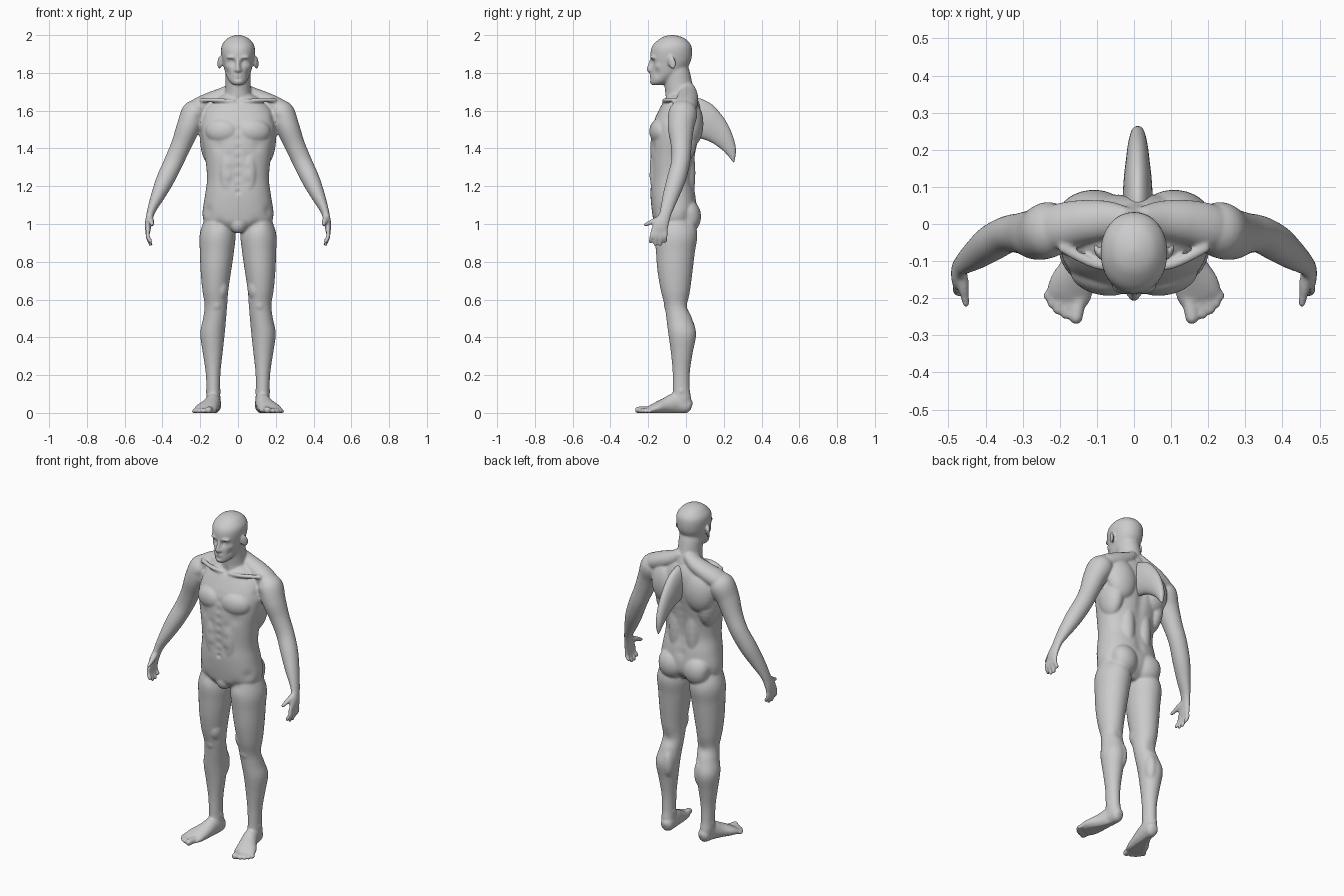
import bpy, bmesh, math
from mathutils import Vector, Matrix

X, Y, Z = Vector((1, 0, 0)), Vector((0, 1, 0)), Vector((0, 0, 1))


def smooth_path(pts, k=5):
    """Catmull-Rom through tuples of any length."""
    p = [pts[0]] + list(pts) + [pts[-1]]
    out = []
    for i in range(1, len(p) - 2):
        for j in range(k):
            t = j / k
            out.append([0.5 * (2 * b + (c - a) * t + (2 * a - 5 * b + 4 * c - d) * t * t
                        + (3 * b - a - 3 * c + d) * t ** 3)
                        for a, b, c, d in zip(p[i - 1], p[i], p[i + 1], p[i + 2])])
    return out + [list(pts[-1])]


def loft(bm, rings):
    vs = [[bm.verts.new(c) for c in ring] for ring in rings]
    n = len(vs[0])
    for a, b in zip(vs, vs[1:]):
        for i in range(n):
            bm.faces.new((a[i], a[(i + 1) % n], b[(i + 1) % n], b[i]))
    bm.faces.new(vs[0][::-1])
    bm.faces.new(vs[-1])


def tube(bm, pts, ref=X, axis=None, n=28, power=2.0, k=5):
    """Loft ellipses (x, y, z, radius along ref, other radius)."""
    pts = smooth_path(pts, k)
    rings = []
    for i, p in enumerate(pts):
        a, b = pts[max(i - 1, 0)], pts[min(i + 1, len(pts) - 1)]
        t = axis or (Vector(b[:3]) - Vector(a[:3])).normalized()
        u = (ref - t * ref.dot(t)).normalized()
        v = t.cross(u)
        ring = []
        for j in range(n):
            w = 2 * math.pi * j / n
            c, s = math.cos(w), math.sin(w)
            c = math.copysign(abs(c) ** (2 / power), c)
            s = math.copysign(abs(s) ** (2 / power), s)
            ring.append(Vector(p[:3]) + u * max(p[3], .002) * c + v * max(p[4], .002) * s)
        rings.append(ring)
    loft(bm, rings)


def stack(bm, rows, power):
    """Central loft from rows of (z, half width, front y, back y)."""
    tube(bm, [(0, (f + b) / 2, z, w, (b - f) / 2) for z, w, f, b in rows],
         axis=Z, n=40, power=power)


def ball(bm, c, r, rx=0, rz=0):
    m = (Matrix.Translation(c) @ Matrix.Rotation(rz, 4, 'Z')
         @ Matrix.Rotation(rx, 4, 'X') @ Matrix.Diagonal((*r, 1)))
    bmesh.ops.create_uvsphere(bm, u_segments=24, v_segments=14, radius=1, matrix=m)


def make(name, bm):
    bmesh.ops.recalc_face_normals(bm, faces=bm.faces)
    me = bpy.data.meshes.new(name)
    bm.to_mesh(me)
    bm.free()
    ob = bpy.data.objects.new(name, me)
    bpy.context.collection.objects.link(ob)
    return ob


bm = bmesh.new()

# Torso, neck and head
stack(bm, [(.955, .07, -.12, .0), (1.0, .165, -.165, .045), (1.05, .188, -.178, .06),
           (1.15, .175, -.188, .052), (1.24, .164, -.187, .036), (1.35, .174, -.19, .047),
           (1.45, .192, -.187, .066), (1.53, .198, -.175, .08), (1.6, .18, -.145, .08),
           (1.655, .13, -.115, .065), (1.69, .07, -.09, .045)], 2.35)
stack(bm, [(1.6, .09, -.12, .07), (1.68, .072, -.11, .055), (1.74, .066, -.115, .035),
           (1.8, .066, -.12, .022), (1.84, .06, -.11, .01)], 2)
stack(bm, [(1.735, .022, -.182, -.135), (1.75, .042, -.189, -.09), (1.78, .06, -.188, -.045),
           (1.81, .07, -.187, -.005), (1.85, .08, -.184, .02), (1.88, .086, -.188, .03),
           (1.92, .09, -.186, .032), (1.95, .084, -.173, .025), (1.98, .06, -.14, -.002),
           (1.994, .034, -.112, -.035), (2.001, .006, -.08, -.066)], 2.1)

# Face and ears
tube(bm, [(0, -.18, 1.875, .008, .008), (0, -.189, 1.845, .009, .012),
          (0, -.195, 1.817, .014, .014), (0, -.188, 1.805, .01, .008)], n=12)
ball(bm, (.014, -.187, 1.815), (.009, .01, .008))
ball(bm, (.034, -.172, 1.882), (.03, .018, .009), rz=.25)
ball(bm, (0, -.186, 1.788), (.024, .009, .005))
ball(bm, (0, -.185, 1.776), (.02, .009, .005))
ball(bm, (0, -.178, 1.755), (.024, .015, .014))
ball(bm, (.097, -.075, 1.855), (.009, .022, .037), rx=.2, rz=-.45)

# Chest, shoulder blades, traps, sides, buttocks
ball(bm, (.085, -.142, 1.49), (.088, .05, .068), rz=.2)
ball(bm, (.115, .03, 1.53), (.09, .062, .12), rz=-.12)
ball(bm, (.14, -.03, 1.46), (.062, .09, .15))
ball(bm, (.055, -.15, 1.28), (.05, .044, .16))
ball(bm, (.055, .0, 1.27), (.05, .05, .2))
ball(bm, (.085, .012, 1.04), (.084, .068, .088))
ball(bm, (0, -.135, 1.0), (.045, .04, .05))
tube(bm, [(.02, .005, 1.725, .04, .03), (.07, .01, 1.685, .052, .042),
          (.14, .005, 1.65, .06, .05), (.21, -.01, 1.617, .062, .05),
          (.25, -.015, 1.59, .04, .035)], ref=Y)
tube(bm, [(.015, -.115, 1.648, .01, .01), (.1, -.11, 1.655, .013, .012),
          (.2, -.06, 1.655, .014, .012)], ref=Y, n=12)

# Leg
tube(bm, [(.105, -.055, 1.06, .06, .085), (.108, -.052, .95, .094, .112),
          (.112, -.056, .85, .09, .103), (.117, -.058, .75, .081, .093),
          (.12, -.056, .65, .069, .078), (.117, -.052, .57, .06, .062),
          (.124, -.036, .5, .061, .068), (.135, -.02, .42, .065, .074),
          (.134, -.022, .32, .053, .058), (.132, -.025, .22, .04, .046),
          (.131, -.025, .13, .036, .045), (.13, -.022, .07, .037, .05),
          (.128, -.02, .02, .03, .045)], axis=Z)
ball(bm, (.115, -.085, .575), (.034, .033, .045))
ball(bm, (.09, -.075, .66), (.04, .055, .07))
ball(bm, (.108, .012, .42), (.035, .04, .085))
ball(bm, (.131, -.025, .115), (.042, .022, .022))

# Foot and toes
tube(bm, [(.122, .03, .033, .014, .02), (.124, .012, .038, .034, .04),
          (.13, -.05, .05, .039, .055), (.146, -.11, .036, .049, .043),
          (.168, -.165, .022, .061, .03), (.178, -.2, .015, .058, .018),
          (.182, -.212, .013, .045, .01)])
for a, b, r in [((.143, -.18), (.156, -.25), .019), ((.17, -.19), (.185, -.242), .0135),
                ((.19, -.185), (.206, -.23), .013), ((.206, -.175), (.222, -.213), .0125),
                ((.217, -.165), (.233, -.194), .012)]:
    tube(bm, [(*a, .02, r * .9, r * .9), (*b, r * .8, r, r)], n=14, k=2)
    ball(bm, (*b, r * .8), (r, r * 1.1, r))

# Arm
tube(bm, [(.19, -.01, 1.645, .03, .04), (.225, -.015, 1.595, .069, .075),
          (.262, -.027, 1.515, .063, .07), (.3, -.025, 1.42, .054, .056),
          (.34, -.028, 1.33, .051, .05), (.385, -.052, 1.235, .048, .05),
          (.424, -.08, 1.15, .037, .043), (.453, -.1, 1.085, .025, .035),
          (.466, -.112, 1.045, .02, .032), (.475, -.13, 1.0, .018, .04),
          (.477, -.141, .965, .014, .043), (.476, -.143, .948, .008, .035)])

# Fingers and thumb
for y0, y1, z1 in [(-.174, -.188, .908), (-.153, -.163, .893), (-.131, -.137, .893), (-.11, -.109, .91)]:
    tube(bm, [(.476, y0, .97, .012, .012), (.478, (y0 + y1) / 2, .935, .0115, .0115),
              (.463, y1, z1, .0105, .0105)], n=12, k=3)
    ball(bm, (.463, y1, z1), (.0105, .0105, .0115))
tube(bm, [(.467, -.125, 1.035, .016, .018), (.461, -.165, 1.018, .015, .017),
          (.456, -.195, 1.005, .012, .012), (.453, -.212, .997, .011, .011)], ref=Z, n=12, k=3)
ball(bm, (.453, -.213, .997), (.011, .012, .011))

# Fuse everything into one smooth skin
body = make("body", bm)
mod = body.modifiers.new("mirror", 'MIRROR')
mod.use_mirror_merge = False
mod = body.modifiers.new("fuse", 'REMESH')
mod.mode, mod.voxel_size = 'VOXEL', .0062
mod = body.modifiers.new("soften", 'SMOOTH')
mod.factor, mod.iterations = .5, 7
dg = bpy.context.evaluated_depsgraph_get()
skin = bpy.data.meshes.new_from_object(body.evaluated_get(dg))
body.modifiers.clear()
body.data = skin

# Sculpt strokes: x, y, z, radius, depth (mirrored)
strokes = [(.033, -.182, 1.855, .016, -.012), (.033, -.172, 1.853, .009, .004),
           (.055, -.155, 1.795, .022, -.006), (.058, -.15, 1.835, .016, .004),
           (0, -.195, 1.782, .012, -.003), (0, -.188, 1.765, .009, -.004),
           (0, -.12, 1.66, .02, -.007), (0, -.19, 1.17, .012, -.008),
           (.1, -.17, 1.41, .03, -.005), (.16, -.13, 1.07, .03, -.006),
           (.1, -.165, 1.0, .03, -.006), (.17, .02, 1.03, .04, -.008),
           (.2, -.1, 1.56, .025, -.006), (.118, .01, .56, .03, -.006)]
strokes += [(0, .07, 1.14 + .05 * i, .03, -.009) for i in range(10)]
strokes += [(0, -.19, 1.2 + .05 * i, .018, -.004) for i in range(8)]
strokes += [(.05, -.195, z, .022, -.003) for z in (1.22, 1.29, 1.36)]
strokes = [(Vector(s[:3]), s[3], s[4]) for s in strokes]
normals = [v.normal.copy() for v in skin.vertices]
for v, nrm in zip(skin.vertices, normals):
    p = Vector((abs(v.co.x), v.co.y, v.co.z))
    push = 0
    for c, r, d in strokes:
        if abs(p.z - c.z) < 2.5 * r:
            push += d * math.exp(-(p - c).length_squared / (r * r))
    v.co += nrm * push
    v.co.z = max(v.co.z, 0)
skin.shade_smooth()

# Back fin: leading y, z, trailing y, z, half thickness
bm = bmesh.new()
rings = []
for ly, lz, ty, tz, t in smooth_path([
        (.0, 1.66, .03, 1.46, .036), (.06, 1.668, .08, 1.452, .04), (.13, 1.638, .125, 1.437, .037),
        (.18, 1.588, .162, 1.415, .032), (.225, 1.52, .197, 1.388, .027),
        (.256, 1.44, .226, 1.357, .02), (.264, 1.385, .243, 1.335, .013),
        (.256, 1.33, .252, 1.325, .003)], 6):
    mid, half = Vector((.01, (ly + ty) / 2, (lz + tz) / 2)), Vector((0, (ly - ty) / 2, (lz - tz) / 2))
    rings.append([mid + half * math.cos(w) + X * t * math.sin(w)
                  for w in (2 * math.pi * j / 36 for j in range(36))])
loft(bm, rings)
make("back_fin", bm).data.shade_smooth()
